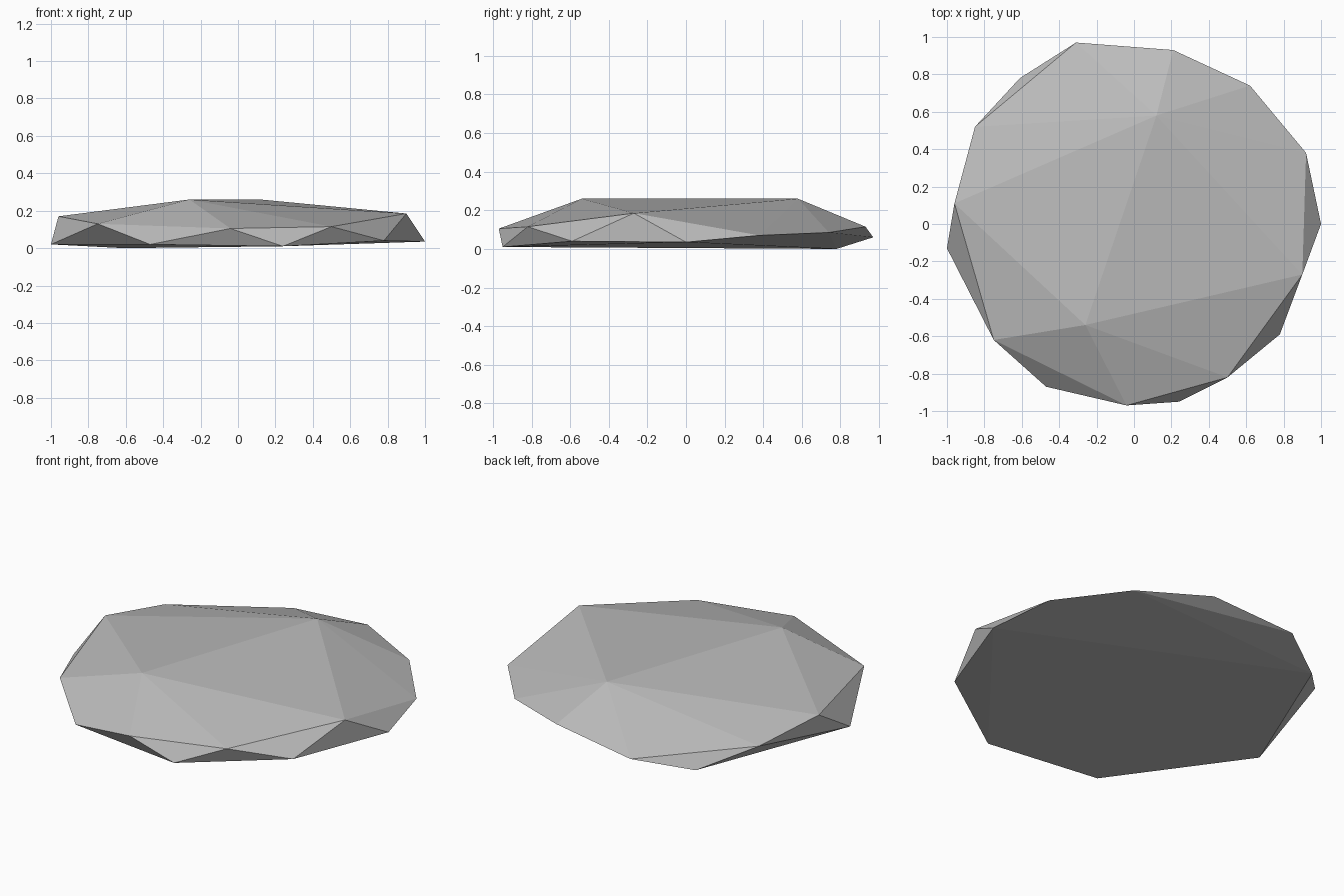
import bpy
import bmesh
from mathutils import Vector

default_cube = bpy.data.objects.get("Cube")
if default_cube:
    bpy.data.objects.remove(default_cube, do_unlink=True)

# Single stone colour
stone_grey = bpy.data.materials.new("stone_grey")
stone_grey.use_nodes = True
colour = (0.5, 0.5, 0.5, 1)
stone_grey.diffuse_color = colour
principled = stone_grey.node_tree.nodes["Principled BSDF"]
principled.inputs["Base Color"].default_value = colour
principled.inputs["Roughness"].default_value = 0.9

# Crest ridge, in hundredths of a unit
crest = [(-26, -54, 26), (12, 58, 26)]

# Shoulder corners around the upper rim
shoulder = [(-96, 11, 17), (-75, -62, 13), (-4, -97, 10.5), (50, -82, 11.5),
            (90, -27, 18.5), (21, 93, 11.5), (-85, 52, 11)]

# Foot corners around the lower rim
foot = [(-100, -13, 2), (-47, -87, 2), (24, -95, 1), (78, -59, 4),
        (100, 0, 3.5), (92, 38, 7), (62, 74, 8.5), (-31, 97, 6), (-61, 78, 0)]


def build_faceted_stone(name, rings, material):
    """Wrap the corner rings in a flat-shaded convex shell."""
    shell = bmesh.new()
    for ring in rings:
        for corner in ring:
            shell.verts.new(Vector(corner) / 100)
    bmesh.ops.convex_hull(shell, input=shell.verts[:])
    bmesh.ops.recalc_face_normals(shell, faces=shell.faces[:])
    for face in shell.faces:
        face.smooth = False
    mesh = bpy.data.meshes.new(name)
    shell.to_mesh(mesh)
    shell.free()
    mesh.materials.append(material)
    stone = bpy.data.objects.new(name, mesh)
    bpy.context.scene.collection.objects.link(stone)
    return stone


build_faceted_stone("flat_stone", [crest, shoulder, foot], stone_grey)
